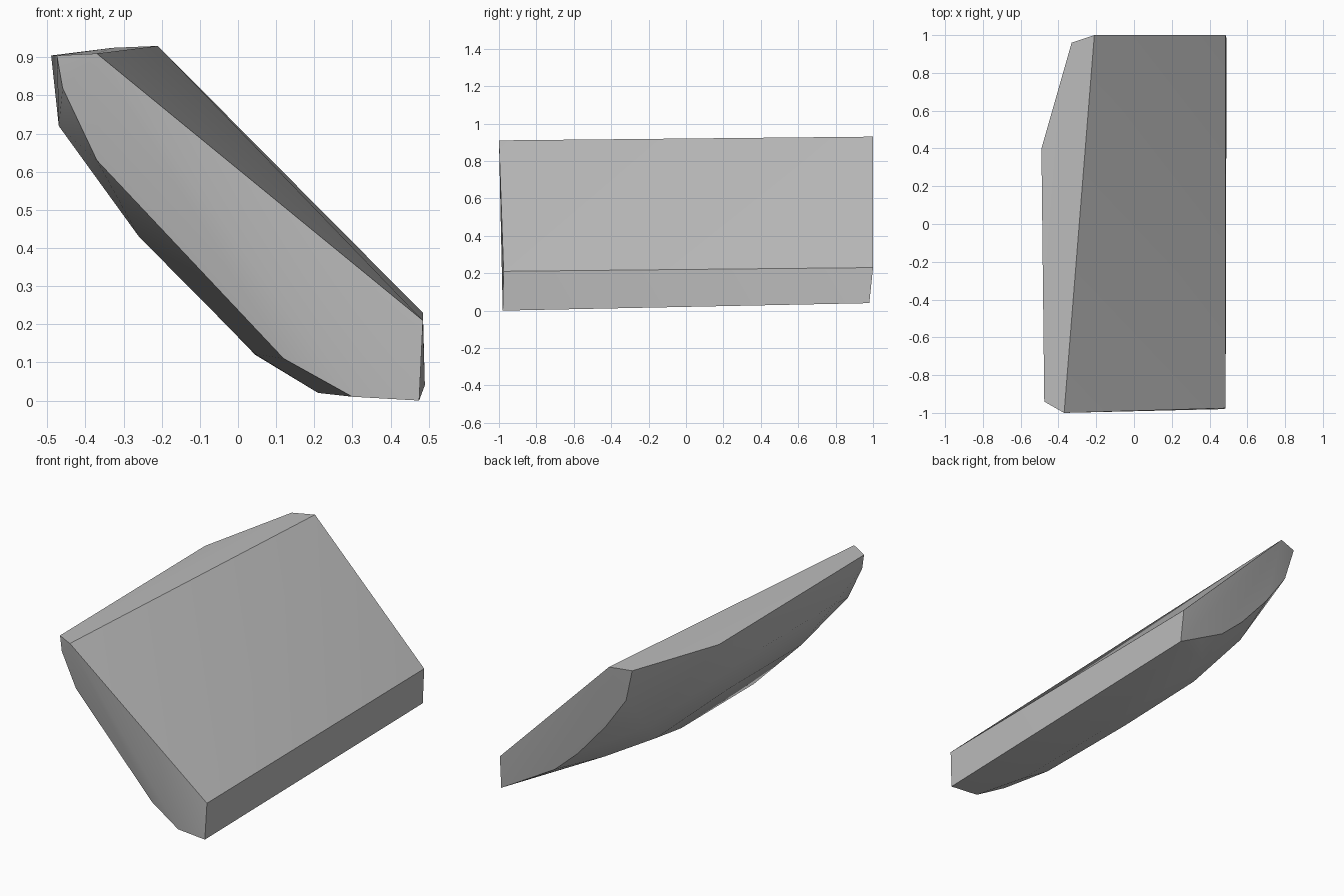
import bpy
import bmesh
from math import radians

# Remove the default cube only
default_cube = bpy.data.objects.get("Cube")
if default_cube:
    bpy.data.objects.remove(default_cube, do_unlink=True)


def make_material(name, rgb):
    """Plain flat colour for viewport and render."""
    material = bpy.data.materials.new(name)
    material.use_nodes = True
    color = (*rgb, 1.0)
    material.diffuse_color = color
    material.node_tree.nodes["Principled BSDF"].inputs["Base Color"].default_value = color
    return material


def convex_block(name, outlines, material):
    """Wrap the cross-section outlines in one tight convex solid."""
    bm = bmesh.new()
    for outline in outlines:
        for point in outline:
            bm.verts.new(point)
    hull = bmesh.ops.convex_hull(bm, input=bm.verts[:])
    spare = {v for v in hull["geom_interior"] + hull["geom_unused"]
             if isinstance(v, bmesh.types.BMVert)}
    bmesh.ops.delete(bm, geom=list(spare), context="VERTS")
    # Merge nearly flat triangles into clean panels
    bmesh.ops.dissolve_limit(bm, angle_limit=radians(1.5),
                             verts=bm.verts[:], edges=bm.edges[:])
    bmesh.ops.recalc_face_normals(bm, faces=bm.faces[:])
    mesh = bpy.data.meshes.new(name)
    bm.to_mesh(mesh)
    bm.free()
    mesh.materials.append(material)
    block = bpy.data.objects.new(name, mesh)
    bpy.context.collection.objects.link(block)
    return block


def section(y, profile):
    """Place an x, z profile at one depth."""
    return [(x, y, z) for x, z in profile]


# Front end, slightly raked at the top edge
front_end = [
    (-.475, -.94, .905), (-.46, -.945, .82), (-.37, -.945, .63),
    (.12, -.952, .11), (.30, -.973, .01), (.475, -.98, 0),
    (.485, -.975, .21), (-.37, -1, .91),
]

# Back end, narrower and lifted along the curved underside
back_end = [
    (-.33, .96, .925), (-.28, .945, .735), (-.15, .945, .55),
    (.025, .945, .35), (.17, .95, .22), (.325, .955, .127),
    (.49, .98, .04), (.485, 1, .23), (-.21, 1, .93),
]

# Curved underside between the ends
belly = [
    section(-.68, [(-.47, .72), (-.26, .43), (.045, .122), (.21, .02)]),
    section(-.02, [(-.47, .72), (-.26, .43), (.045, .12), (.21, .025)]),
    section(.4, [(-.49, .905), (-.09, .26)]),
    section(.65, [(-.21, .455), (.06, .21)]),
]

stone_grey = make_material("stone_grey", (.5, .5, .5))
slab = convex_block("slab", [front_end, *belly, back_end], stone_grey)

# Soft belly, crisp rims
bpy.ops.object.select_all(action="DESELECT")
slab.select_set(True)
bpy.context.view_layer.objects.active = slab
bpy.ops.object.shade_smooth_by_angle(angle=radians(30))
